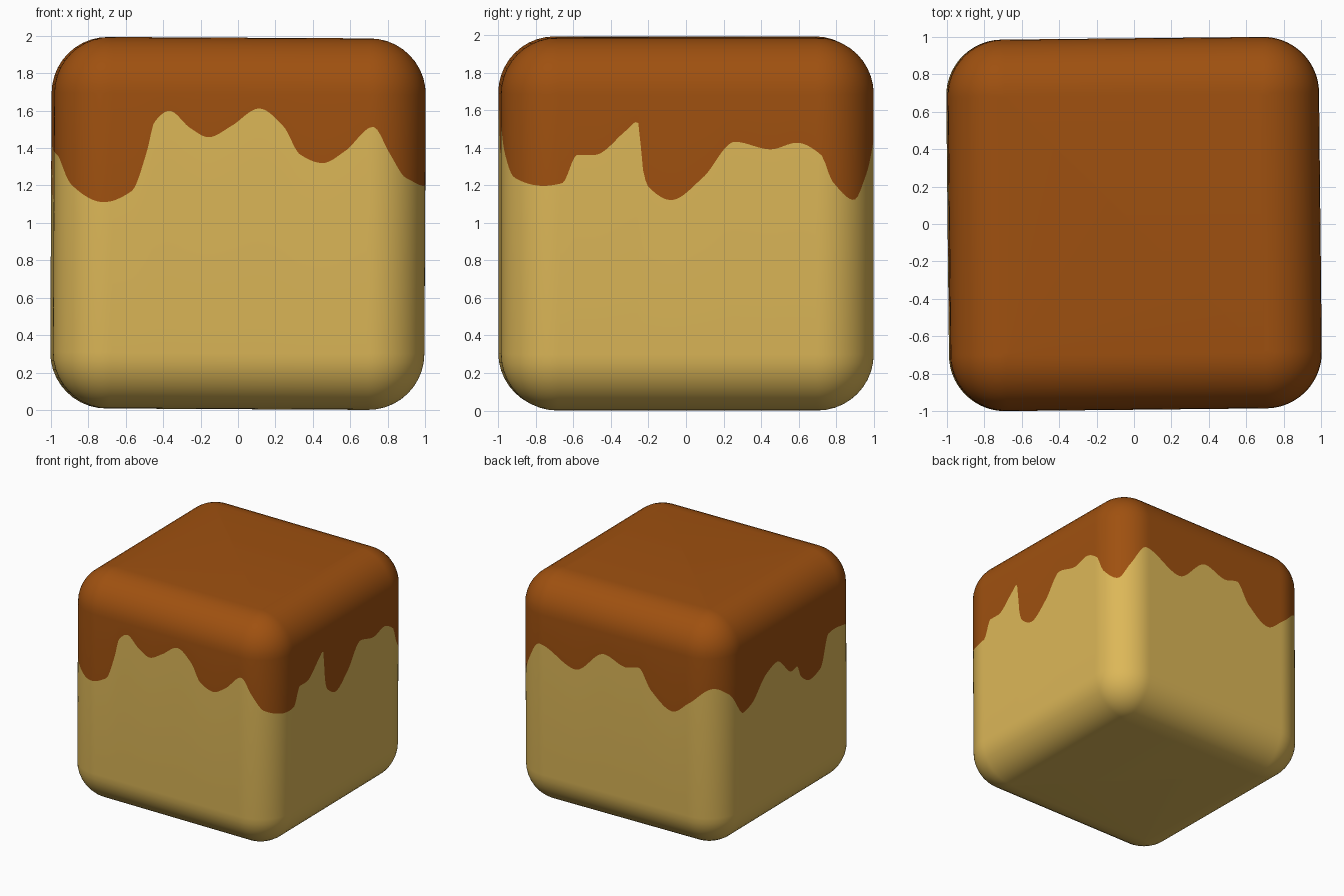
import bpy, bmesh, math
from mathutils import Vector

if "Cube" in bpy.data.objects:
    bpy.data.objects.remove(bpy.data.objects["Cube"])

HALF, R = 0.993, 0.30            # half size of the cube, edge radius
CORE = HALF - R
ARC = R * math.pi / 2
SIDE = 2 * CORE + ARC            # perimeter length of one side plus one corner

# Drip edge: (distance along the side from its middle, height), corners included
FRONT = [(-1.06, 1.36), (-.92, 1.20), (-.73, 1.11), (-.58, 1.17), (-.5, 1.38), (-.46, 1.54),
         (-.38, 1.6), (-.27, 1.51), (-.17, 1.46), (-.05, 1.52), (.1, 1.615), (.23, 1.52),
         (.32, 1.37), (.44, 1.325), (.56, 1.39), (.71, 1.52), (.8, 1.38), (.9, 1.25)]
RIGHT = [(-.77, 1.205), (-.67, 1.22), (-.59, 1.37), (-.5, 1.37), (-.33, 1.5), (-.275, 1.545),
         (-.257, 1.53), (-.248, 1.34), (-.21, 1.2), (-.09, 1.13), (.08, 1.25), (.25, 1.44),
         (.44, 1.4), (.58, 1.435), (.71, 1.37), (.77, 1.23), (.9, 1.13), (1.0, 1.26)]
BACK = [(-.72, 1.44), (-.378, 1.303), (-.098, 1.507), (.104, 1.446), (.23, 1.475), (.345, 1.31),
        (.548, 1.178), (.71, 1.29), (.91, 1.432), (1.046, 1.36)]
LEFT = [(-.65, 1.15), (-.537, 1.18), (-.33, 1.36), (-.178, 1.41), (.03, 1.25), (.1, 1.265),
        (.153, 1.157), (.28, 1.08), (.43, 1.124), (.54, 1.38), (.62, 1.39)]

knots = [(i * SIDE + u, z) for i, side in enumerate((FRONT, RIGHT, BACK, LEFT)) for u, z in side]
N = len(knots)


def knot(i):
    s, z = knots[i % N]
    return s + (i // N) * 4 * SIDE, z


def slope(i):
    """Monotone slope, so each drip tip and gap stays a true extreme."""
    (s0, z0), (s1, z1), (s2, z2) = knot(i - 1), knot(i), knot(i + 1)
    a, b = (z1 - z0) / (s1 - s0), (z2 - z1) / (s2 - s1)
    return 2 * a * b / (a + b) if a * b > 0 else 0.0


def drip_height(s):
    i = max(k for k in range(-2, N + 2) if knot(k)[0] <= s)
    (s0, z0), (s1, z1) = knot(i), knot(i + 1)
    h = s1 - s0
    t = (s - s0) / h
    return ((2 * t**3 - 3 * t**2 + 1) * z0 + (t**3 - 2 * t**2 + t) * h * slope(i)
            + (3 * t**2 - 2 * t**3) * z1 + (t**3 - t**2) * h * slope(i + 1))


# Columns around the rounded square: core point, outward normal, drip height
columns = []
STRAIGHT, CORNER = 110, 24
for i in range(4):
    base = i * math.pi / 2
    normal = Vector((math.sin(base), -math.cos(base)))
    along = Vector((math.cos(base), math.sin(base)))
    for k in range(STRAIGHT):
        u = -CORE + 2 * CORE * k / STRAIGHT
        columns.append((normal * CORE + along * u, normal, drip_height(i * SIDE + u)))
    for k in range(CORNER):
        a = math.pi / 2 * k / CORNER
        n = normal * math.cos(a) + along * math.sin(a)
        columns.append(((normal + along) * CORE, n, drip_height(i * SIDE + CORE + R * a)))

# Rings from bottom to top; the middle one follows the drip edge
STEPS = 10
bm = bmesh.new()
rings = []


def add_ring(offset, height):
    rings.append([bm.verts.new((*(c + n * offset), (d if height is None else height) - 1))
                  for c, n, d in columns])


angles = [math.pi / 2 * k / STEPS for k in range(STEPS + 1)]
for a in angles:
    add_ring(R * math.sin(a), 1 - CORE - R * math.cos(a))
add_ring(R, None)
for a in reversed(angles):
    add_ring(R * math.sin(a), 1 + CORE + R * math.cos(a))

M = len(columns)
for r in range(len(rings) - 1):
    lo, hi = rings[r], rings[r + 1]
    for j in range(M):
        k = (j + 1) % M
        f = bm.faces.new((lo[j], lo[k], hi[k], hi[j]))
        f.material_index = int(r > STEPS)      # caramel above the drip edge
bm.faces.new(rings[0][::-1])
bm.faces.new(rings[-1]).material_index = 1
bmesh.ops.remove_doubles(bm, verts=bm.verts, dist=1e-5)
for f in bm.faces:
    f.smooth = True

mesh = bpy.data.meshes.new("caramel_topped_cube")
bm.to_mesh(mesh)
bm.free()
for name, colour in (("custard yellow", (.72, .475, .097, 1)), ("caramel brown", (.345, .081, .005, 1))):
    mat = bpy.data.materials.new(name)
    mat.diffuse_color = colour
    mat.use_nodes = True
    mat.node_tree.nodes["Principled BSDF"].inputs["Base Color"].default_value = mat.diffuse_color
    mesh.materials.append(mat)

# The cube sits very slightly askew
cube = bpy.data.objects.new("caramel_topped_cube", mesh)
cube.location.z = 0.997
cube.rotation_euler = (0, math.radians(0.3), math.radians(0.6))
bpy.context.collection.objects.link(cube)
